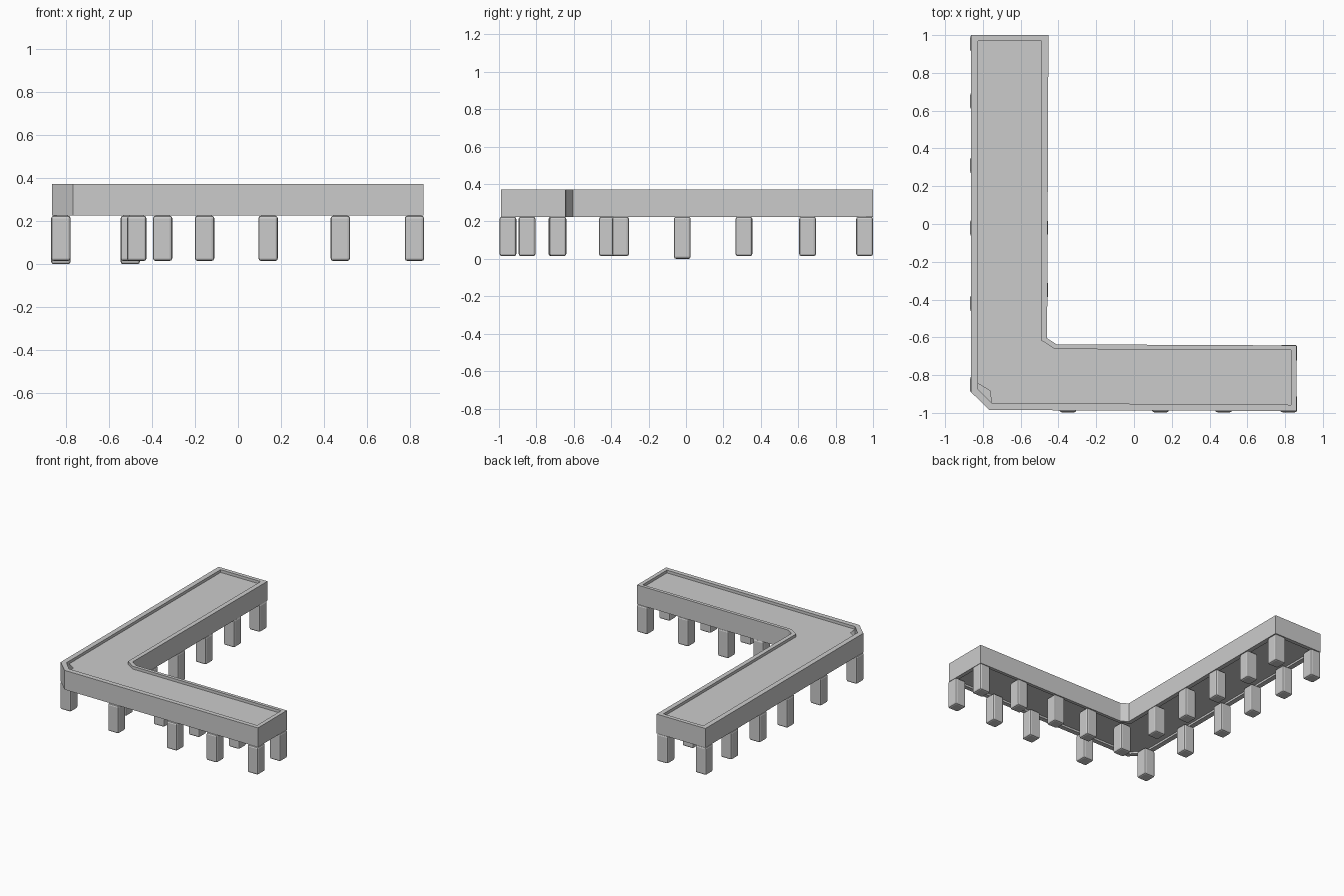
import bpy, bmesh

if "Cube" in bpy.data.objects:
    bpy.data.objects.remove(bpy.data.objects["Cube"])

OUTER = [(-0.863, 1.0), (-0.863, -0.89), (-0.765, -0.985), (0.86, -0.99),
         (0.86, -0.643), (-0.41, -0.637), (-0.46, -0.605), (-0.453, 1.0)]
INNER = [(-0.825, 0.97), (-0.825, -0.875), (-0.755, -0.947), (0.83, -0.957),
         (0.83, -0.668), (-0.42, -0.662), (-0.492, -0.615), (-0.49, 0.97)]
# recessed top panel stops short at the clipped corner, leaving a small opening
PANEL = INNER[:1] + [(-0.825, -0.845), (-0.762, -0.883)] + INNER[2:]
BOTTOM, TOP = 0.225, 0.371
PANEL_Z, SOFFIT_Z = 0.35, 0.24


def to_object(bm, name):
    mesh = bpy.data.meshes.new(name)
    bm.to_mesh(mesh)
    bm.free()
    obj = bpy.data.objects.new(name, mesh)
    bpy.context.collection.objects.link(obj)
    return obj


# L-shaped frame: closed rectangular profile swept between the two outlines
bm = bmesh.new()
rings = [[bm.verts.new((x, y, z)) for x, y in pts]
         for pts, z in ((OUTER, BOTTOM), (OUTER, TOP), (INNER, TOP), (INNER, BOTTOM))]
n = len(OUTER)
for k in range(4):
    a, b = rings[k], rings[(k + 1) % 4]
    for i in range(n):
        j = (i + 1) % n
        bm.faces.new((a[i], a[j], b[j], b[i]))
bmesh.ops.recalc_face_normals(bm, faces=bm.faces)
to_object(bm, "deck_frame")


# Flat sheets inside the frame
def sheet(name, pts, z, up):
    bm = bmesh.new()
    face = bm.faces.new([bm.verts.new((x, y, z)) for x, y in pts])
    face.normal_update()
    if (face.normal.z > 0) != up:
        face.normal_flip()
    to_object(bm, name)


sheet("top_panel", PANEL, PANEL_Z, True)
sheet("underside", INNER, SOFFIT_Z, False)


# Posts with chamfered edges
def post(name, x, y, z0=0.015, w=0.09):
    bm = bmesh.new()
    bmesh.ops.create_cube(bm, size=1)
    for v in bm.verts:
        v.co = (x + v.co.x * w, y + v.co.y * w, BOTTOM if v.co.z > 0 else z0)
    bmesh.ops.bevel(bm, geom=bm.edges[:], offset=0.012, segments=2,
                    profile=0.5, affect='EDGES')
    to_object(bm, name)


long_outer = [(-0.822, y) for y in (0.955, 0.65, 0.31, -0.02, -0.42, -0.85)]
long_inner = [(-0.5, y) for y in (0.955, 0.65, 0.31, -0.02, -0.35)]
short_outer = [(x, -0.952) for x in (-0.35, 0.14, 0.475, 0.819)]
short_inner = [(-0.47, -0.69)] + [(x, -0.685) for x in (-0.155, 0.14, 0.475, 0.819)]
for row, spots in (("long_outer", long_outer), ("long_inner", long_inner),
                   ("short_outer", short_outer), ("short_inner", short_inner)):
    for i, (x, y) in enumerate(spots):
        low = abs(y + 0.02) < 0.01
        post(f"{row}_post_{i + 1}", x, y, 0.0 if low else 0.015)
